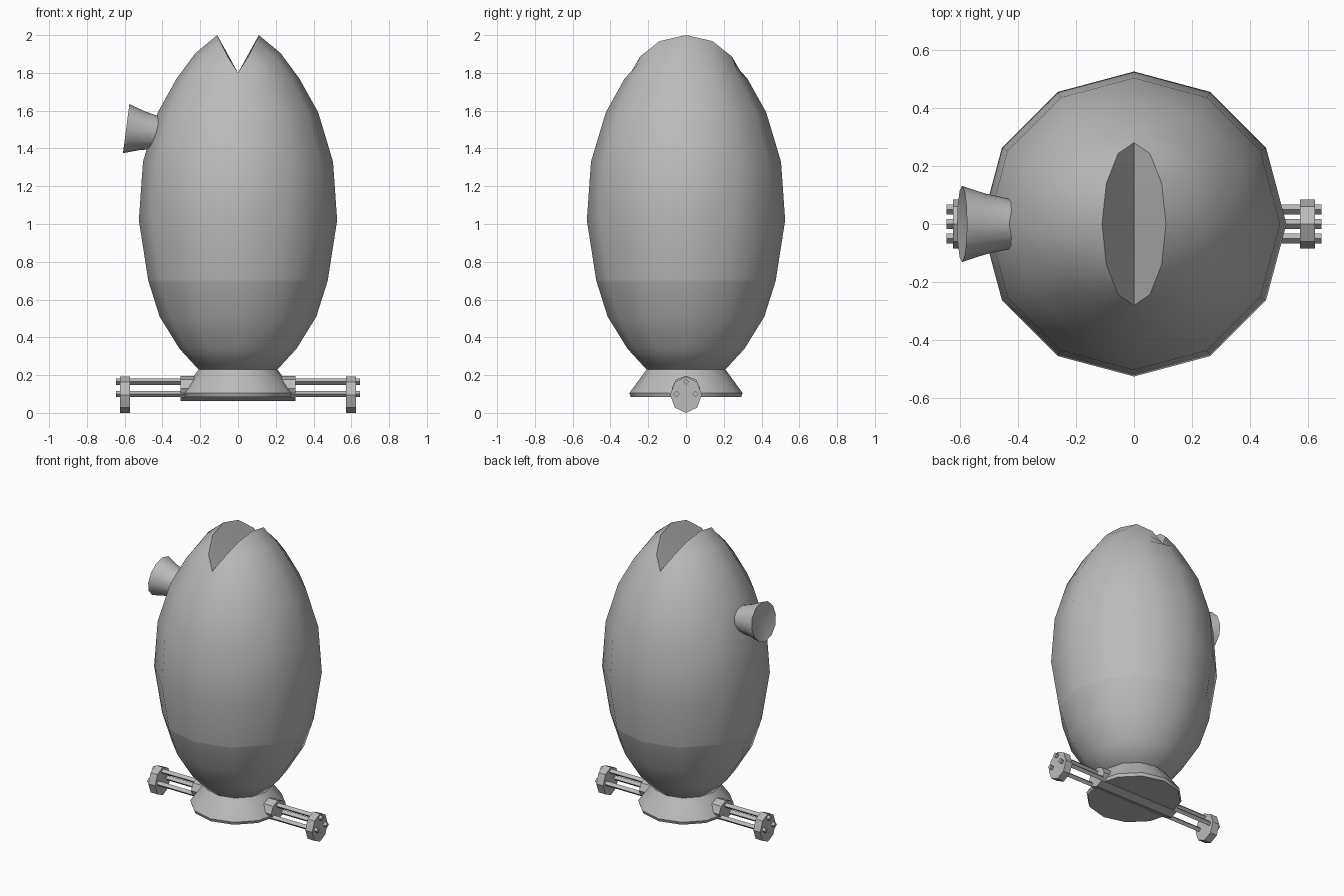
import bpy
import bmesh
import math
from mathutils import Matrix, Vector

cube = bpy.data.objects.get("Cube")
if cube:
    bpy.data.objects.remove(cube, do_unlink=True)

grey = bpy.data.materials.new("plain grey")
grey.use_nodes = True
grey.diffuse_color = (0.5, 0.5, 0.5, 1)
grey.node_tree.nodes["Principled BSDF"].inputs["Base Color"].default_value = (0.5, 0.5, 0.5, 1)

SIDES = 12


def finish(bm, name, matrix=None, angle=50):
    """Turn a bmesh into a named, smooth shaded object."""
    bmesh.ops.recalc_face_normals(bm, faces=bm.faces)
    if matrix:
        bm.transform(matrix)
    mesh = bpy.data.meshes.new(name)
    bm.to_mesh(mesh)
    bm.free()
    mesh.materials.append(grey)
    obj = bpy.data.objects.new(name, mesh)
    bpy.context.collection.objects.link(obj)
    bpy.ops.object.select_all(action="DESELECT")
    obj.select_set(True)
    bpy.context.view_layer.objects.active = obj
    bpy.ops.object.shade_smooth_by_angle(angle=math.radians(angle))
    return obj


def circle(bm, radius, z, sides=SIDES):
    return [bm.verts.new((radius * math.cos(math.tau * k / sides),
                          radius * math.sin(math.tau * k / sides), z))
            for k in range(sides)]


def bridge(bm, a, b):
    n = len(a)
    for k in range(n):
        bm.faces.new((a[k], a[(k + 1) % n], b[(k + 1) % n], b[k]))


def lathe(bm, profile, sides=SIDES):
    rings = [circle(bm, r, z, sides) for r, z in profile]
    for a, b in zip(rings, rings[1:]):
        bridge(bm, a, b)
    return rings


def rod(name, x0, x1, y, z, ry, rz, sides):
    """Prism along x with an elliptical section and a corner on top."""
    bm = bmesh.new()
    rings = lathe(bm, [(1, x0), (1, x1)], sides)
    for ring in rings:
        bm.faces.new(ring)
    for v in bm.verts:
        a, b, x = v.co
        v.co = (x, y + ry * b, z + rz * a)
    return finish(bm, name, angle=30)


# Lower body shell
bm = bmesh.new()
rings = lathe(bm, [(0.20, 0.22), (0.31, 0.34), (0.415, 0.51), (0.475, 0.70)])
bm.faces.new(rings[0])
finish(bm, "lower_body")

# Upper body shell, ending in two lips with a groove between them
bm = bmesh.new()
rings = lathe(bm, [(0.475, 0.70), (0.525, 1.02), (0.503, 1.33),
                   (0.425, 1.59), (0.325, 1.77)])
shoulder, lip = [], []
for k in range(SIDES):
    a = math.tau * k / SIDES
    c, s = math.cos(a), math.sin(a)
    rise = abs(c) ** 1.2
    shoulder.append(bm.verts.new((0.225 * c, 0.302 * s, 1.785 + 0.12 * rise)))
    lip.append(bm.verts.new((0.11 * c, 0.28 * s, 1.80 + 0.20 * rise)))
bridge(bm, rings[-1], shoulder)
bridge(bm, shoulder, lip)
quarter, half = SIDES // 4, SIDES // 2
valley = {quarter: lip[quarter], -quarter: lip[-quarter]}
for k in range(1 - quarter, quarter):
    valley[k] = bm.verts.new((0, lip[k].co.y, 1.80))
for k in range(-quarter, quarter):
    for side in (lambda i: lip[i % SIDES], lambda i: lip[(half - i) % SIDES]):
        corners = (side(k), side(k + 1), valley[k + 1], valley[k])
        bm.faces.new(list(dict.fromkeys(corners)))
finish(bm, "upper_body")

# Flared foot
bm = bmesh.new()
rings = lathe(bm, [(0.205, 0.235), (0.30, 0.105), (0.293, 0.085)])
bm.faces.new(rings[0])
bm.faces.new(rings[-1])
finish(bm, "foot")

# Side funnel with a shallow hollow mouth
bm = bmesh.new()
rings = lathe(bm, [(0.085, -0.18), (0.09, -0.15), (0.105, -0.08), (0.131, 0)])
bm.faces.new(rings[0])
centre = bm.verts.new((0, 0, -0.035))
for k in range(SIDES):
    bm.faces.new((rings[-1][k], rings[-1][(k + 1) % SIDES], centre))
turn = Vector((-0.99, 0, 0.13)).to_track_quat("Z", "Y").to_matrix().to_4x4()
finish(bm, "side_funnel", Matrix.Translation((-0.592, 0, 1.505)) @ turn)

# Axle block through the foot
rod("axle_block", -0.305, 0.305, 0, 0.13, 0.075, 0.066, 8)

# Rods and end discs on both sides
for label, s in (("left", 1), ("right", -1)):
    rod(label + "_end_disc", s * 0.572, s * 0.624, 0, 0.096, 0.084, 0.096, 8)
    for spot, y, z in (("top", 0, 0.165), ("front", -0.05, 0.10), ("back", 0.05, 0.10)):
        rod(f"{label}_{spot}_rod", s * 0.28, s * 0.645, y, z, 0.017, 0.017, 4)
